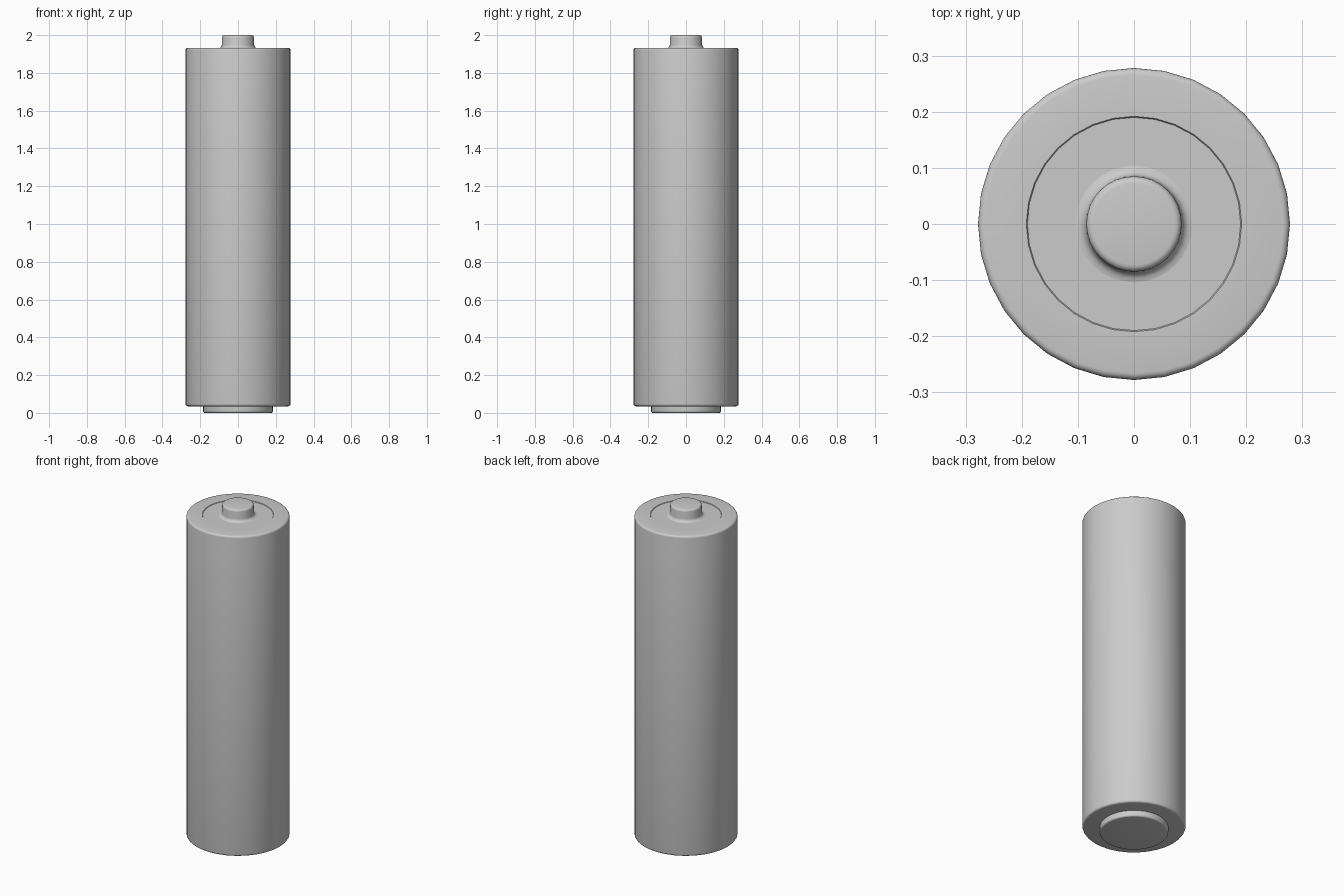
import bpy, bmesh, math

cube = bpy.data.objects.get("Cube")
if cube:
    bpy.data.objects.remove(cube, do_unlink=True)

SIDES = 32

grey = bpy.data.materials.new("plain_grey")
grey.use_nodes = True
GREY = (0.6, 0.6, 0.6, 1)
grey.diffuse_color = GREY
grey.node_tree.nodes["Principled BSDF"].inputs["Base Color"].default_value = GREY


def arc(cx, cz, r, start, end, steps=4):
    """Points (radius, height) along a rounded corner, angles in degrees."""
    angles = [math.radians(start + (end - start) * i / steps) for i in range(steps + 1)]
    return [(cx + r * math.cos(a), cz + r * math.sin(a)) for a in angles]


def lathe(name, profile):
    """Spin a profile, listed from bottom to top, about the z axis."""
    bm = bmesh.new()
    verts = [bm.verts.new((r, 0, z)) for r, z in profile]
    edges = [bm.edges.new(pair) for pair in zip(verts, verts[1:])]
    bmesh.ops.spin(bm, geom=verts + edges, cent=(0, 0, 0), axis=(0, 0, 1),
                   angle=math.tau, steps=SIDES, use_duplicate=False)
    bmesh.ops.remove_doubles(bm, verts=bm.verts, dist=0.0001)
    bmesh.ops.recalc_face_normals(bm, faces=bm.faces)
    mesh = bpy.data.meshes.new(name)
    bm.to_mesh(mesh)
    bm.free()
    mesh.materials.append(grey)
    obj = bpy.data.objects.new(name, mesh)
    bpy.context.collection.objects.link(obj)
    bpy.ops.object.select_all(action="DESELECT")
    obj.select_set(True)
    bpy.context.view_layer.objects.active = obj
    bpy.ops.object.shade_smooth_by_angle(angle=math.radians(35))


# Outer sleeve with rounded rims and a shallow opening at the top
lathe("sleeve", [(0, 0.035)] + arc(0.266, 0.047, 0.012, -90, 0)
      + arc(0.266, 1.921, 0.012, 0, 90)
      + [(0.192, 1.933), (0.19, 1.93), (0, 1.93)])

# Positive terminal: filleted foot, slightly tapered button, rounded top
lathe("positive_terminal", [(0, 1.928)] + arc(0.104, 1.948, 0.018, 270, 180)
      + arc(0.073, 1.988, 0.012, 0, 90) + [(0, 2.0)])

# Negative terminal: low disc with a rounded edge
lathe("negative_terminal", [(0, 0)] + arc(0.175, 0.01, 0.01, -90, 0)
      + [(0.185, 0.037), (0, 0.037)])
